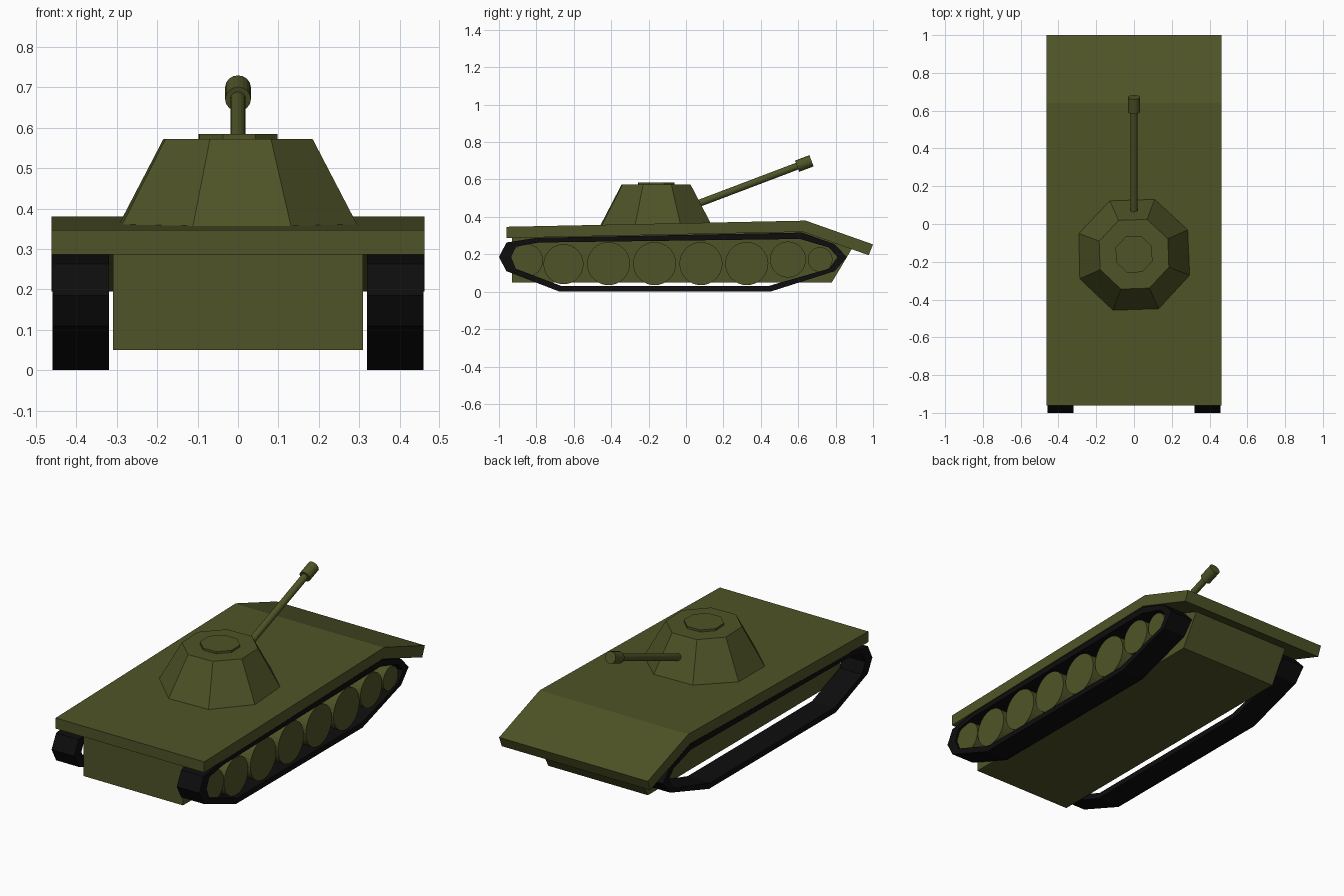
import bpy, bmesh
from math import radians, cos, sin, pi, hypot, atan2
from mathutils import Matrix, Vector

cube = bpy.data.objects.get("Cube")
if cube:
    bpy.data.objects.remove(cube, do_unlink=True)


def material(name, rgb):
    m = bpy.data.materials.new(name)
    m.use_nodes = True
    m.diffuse_color = (*rgb, 1)
    m.node_tree.nodes["Principled BSDF"].inputs["Base Color"].default_value = (*rgb, 1)
    return m


olive = material("olive paint", (0.078, 0.088, 0.020))
rubber = material("black rubber", (0.004, 0.004, 0.004))


def finish(name, bm, mat):
    bmesh.ops.recalc_face_normals(bm, faces=bm.faces)
    mesh = bpy.data.meshes.new(name)
    bm.to_mesh(mesh)
    bm.free()
    mesh.materials.append(mat)
    obj = bpy.data.objects.new(name, mesh)
    bpy.context.collection.objects.link(obj)
    return obj


def slab(name, profile, half_width, mat):
    """Side profile (y, z) extruded across x."""
    bm = bmesh.new()
    ends = [[bm.verts.new((x, y, z)) for y, z in profile] for x in (-half_width, half_width)]
    for end in ends:
        bm.faces.new(end)
    for i in range(len(profile)):
        j = (i + 1) % len(profile)
        bm.faces.new((ends[0][i], ends[0][j], ends[1][j], ends[1][i]))
    return finish(name, bm, mat)


def band(name, outer, inner, x0, x1, mat):
    """Closed belt between two matching side loops."""
    bm = bmesh.new()
    loops = [[bm.verts.new((x, y, z)) for y, z in pts]
             for x, pts in ((x0, outer), (x1, outer), (x1, inner), (x0, inner))]
    n = len(outer)
    for a in range(4):
        p, q = loops[a], loops[(a + 1) % 4]
        for i in range(n):
            j = (i + 1) % n
            bm.faces.new((p[i], p[j], q[j], q[i]))
    return finish(name, bm, mat)


def rod(name, start, end, r1, r2, sides, mat, turn=0.0):
    """Cylinder or cone frustum between two points."""
    start, end = Vector(start), Vector(end)
    axis = end - start
    rot = axis.to_track_quat('Z', 'Y').to_matrix().to_4x4()
    bm = bmesh.new()
    bmesh.ops.create_cone(bm, cap_ends=True, segments=sides, radius1=r1, radius2=r2,
                          depth=axis.length,
                          matrix=Matrix.Translation((start + end) / 2) @ rot)
    return finish(name, bm, mat)


def octagon_tier(name, z0, z1, r0, r1):
    """Eight-sided tapered tier around the turret axis."""
    bm = bmesh.new()
    rings = []
    for z, r in ((z0, r0), (z1, r1)):
        angles = [radians(24.4 + 45 * k) for k in range(8)]
        rings.append([bm.verts.new((r * cos(a), -0.16 + r * sin(a), z)) for a in angles])
    for ring in rings:
        bm.faces.new(ring)
    for i in range(8):
        j = (i + 1) % 8
        bm.faces.new((rings[0][i], rings[0][j], rings[1][j], rings[1][i]))
    return finish(name, bm, olive)


# Hull and sloped deck
slab("hull", [(-0.93, 0.05), (0.78, 0.05), (0.89, 0.235), (0.62, 0.33), (-0.93, 0.30)],
     0.309, olive)
slab("deck", [(-0.96, 0.287), (0.625, 0.32), (0.977, 0.195), (1.0, 0.253),
              (0.64, 0.38), (-0.96, 0.347)], 0.462, olive)

# Tracks
outer = [(-1.0, 0.185), (-0.96, 0.263), (-0.80, 0.288), (0.62, 0.316), (0.795, 0.254),
         (0.86, 0.185), (0.795, 0.11), (0.45, 0.0), (-0.675, 0.0), (-0.96, 0.11)]
inner = [(-0.935, 0.185), (-0.91, 0.241), (-0.785, 0.263), (0.61, 0.282), (0.765, 0.236),
         (0.81, 0.185), (0.765, 0.123), (0.44, 0.03), (-0.665, 0.03), (-0.91, 0.123)]
for side, s in (("left", 1), ("right", -1)):
    band(side + "_track", outer, inner, s * 0.319, s * 0.459, rubber)

# Road wheels, on one side only
wheels = [(-0.853, 0.167, 0.088), (-0.655, 0.147, 0.107), (-0.414, 0.15, 0.115),
          (-0.168, 0.15, 0.115), (0.08, 0.15, 0.115), (0.325, 0.15, 0.115),
          (0.545, 0.172, 0.096), (0.717, 0.172, 0.066)]
for i, (y, z, r) in enumerate(wheels):
    rod(f"road_wheel_{i + 1}", (0.335, y, z), (0.447, y, z), r, r, 32, olive)

# Turret, hatch and gun
octagon_tier("turret", 0.35, 0.573, 0.321, 0.197)
octagon_tier("hatch", 0.57, 0.585, 0.104, 0.104)
rod("gun_barrel", (0, 0.0, 0.446), (0, 0.62, 0.681), 0.019, 0.019, 16, olive)
rod("muzzle", (0, 0.594, 0.671), (0, 0.671, 0.70), 0.032, 0.032, 16, olive)
